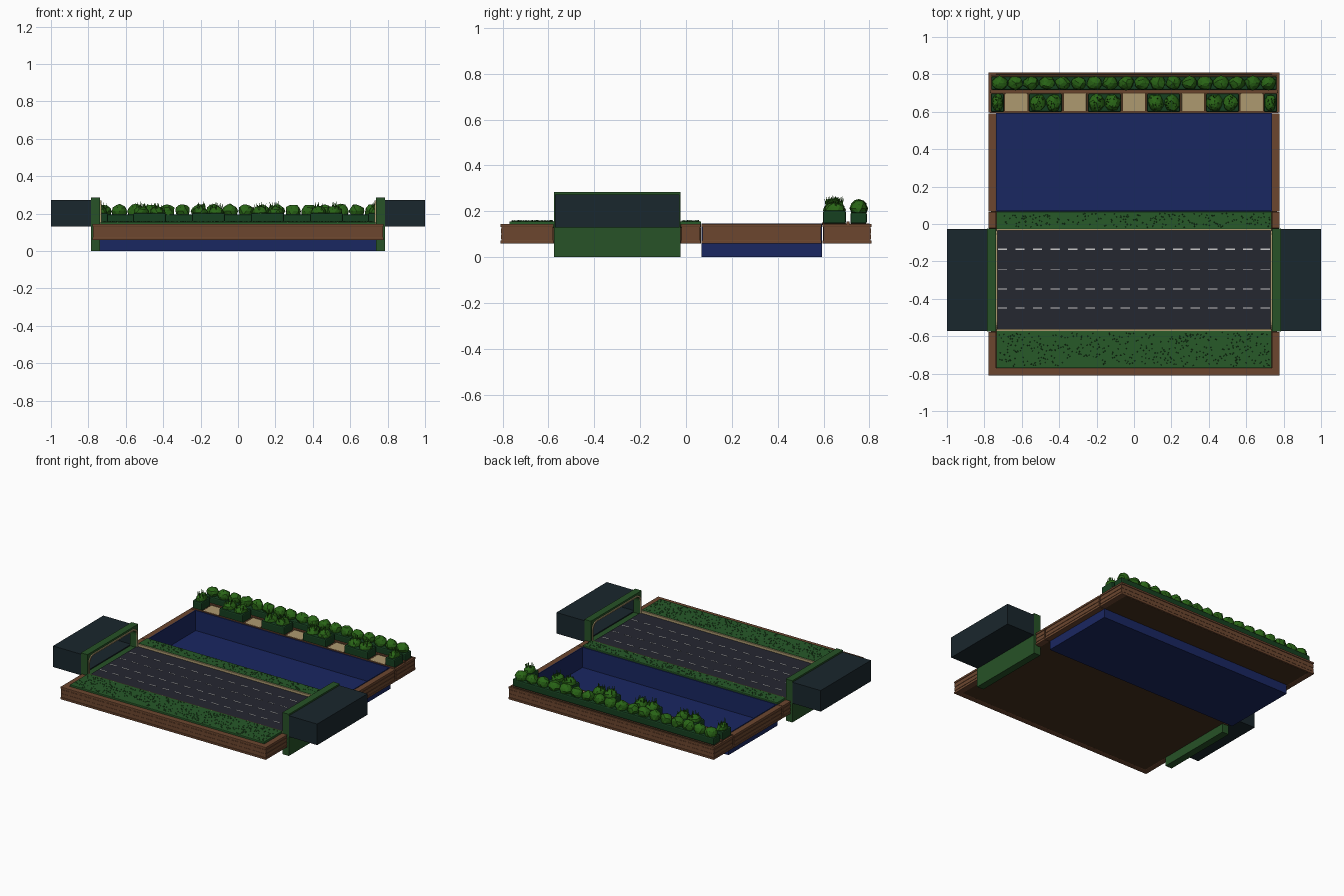
import bpy, bmesh, math, random
from mathutils import Matrix, Vector

if "Cube" in bpy.data.objects:
    bpy.data.objects.remove(bpy.data.objects["Cube"])
random.seed(4)

def material(name, r, g, b):
    m = bpy.data.materials.new(name)
    m.diffuse_color = (r, g, b, 1)
    m.use_nodes = True
    m.node_tree.nodes["Principled BSDF"].inputs["Base Color"].default_value = m.diffuse_color
    return m

WOOD = material("wood", .15, .062, .028)
DARK_WOOD = material("dark_wood", .06, .028, .012)
TAN = material("tan_stone", .42, .32, .16)
GRASS = material("grass", .02, .10, .022)
WALL = material("green_wall", .02, .085, .02)
HEDGE = material("leaf", .022, .13, .008)
BOX = material("planter_green", .008, .05, .014)
ROAD = material("asphalt", .018, .02, .03)
WHITE = material("line_white", .8, .8, .8)
WATER = material("pool_blue", .01, .02, .12)
TUNNEL = material("tunnel_dark", .01, .02, .026)

def finish(name, bm, mat, bevel=0):
    bmesh.ops.recalc_face_normals(bm, faces=bm.faces)
    me = bpy.data.meshes.new(name)
    bm.to_mesh(me)
    bm.free()
    me.materials.append(mat)
    ob = bpy.data.objects.new(name, me)
    bpy.context.collection.objects.link(ob)
    if bevel:
        mod = ob.modifiers.new("bevel", 'BEVEL')
        mod.width, mod.segments = bevel, 2
    return ob

def boxes(name, mat, items, bevel=0):
    """Boxes given as x0, x1, y0, y1, z0, z1, joined in one object."""
    bm = bmesh.new()
    for x0, x1, y0, y1, z0, z1 in items:
        c = Vector(((x0 + x1) / 2, (y0 + y1) / 2, (z0 + z1) / 2))
        s = Matrix.Diagonal((abs(x1 - x0), abs(y1 - y0), abs(z1 - z0), 1))
        bmesh.ops.create_cube(bm, size=1, matrix=Matrix.Translation(c) @ s)
    return finish(name, bm, mat, bevel)

def both(items):
    """Mirror a list of boxes across x = 0."""
    return [(s * b[0], s * b[1], *b[2:]) for b in items for s in (1, -1)]

def arch(y0, y1, z0, z1, r):
    """Opening outline with rounded upper corners, from foot to foot."""
    pts = [(y0, z0)]
    for cy, a0 in ((y0 + r, 180), (y1 - r, 90)):
        for i in range(7):
            a = math.radians(a0 - i * 15)
            pts.append((cy + r * math.cos(a), z1 - r + r * math.sin(a)))
    return pts + [(y1, z0)]

def arch_band(name, mat, outer, inner, x0, x1):
    """Strip between two matching outlines, extruded along x."""
    bm = bmesh.new()
    rows = [[bm.verts.new((x, y, z)) for y, z in o]
            for x, o in ((x0, outer), (x0, inner), (x1, inner), (x1, outer))]
    for k in range(4):
        a, b = rows[k], rows[(k + 1) % 4]
        for i in range(len(a) - 1):
            bm.faces.new((a[i], a[i + 1], b[i + 1], b[i]))
    for e in (0, -1):
        bm.faces.new([r[e] for r in rows])
    return finish(name, bm, mat)

# Base slabs under the road side and under the planting side
boxes("base_slab", DARK_WOOD, [(-.765, .765, -.80, .066, .06, .13),
                               (-.765, .765, .597, .80, .06, .147)])

# Wooden frame: recessed boards with a rim along the top and bottom
sides = [(-.81, -.577), (-.023, .065), (.067, .592), (.595, .81)]
ends = [(-.81, -.77), (.80, .81)]
boards, rims = [], []
for y0, y1 in sides:
    boards += both([(.74, .774, y0 + .004, y1 - .004, .066, .141)])
    rims += both([(.738, .778, y0, y1, z, z + .014) for z in (.059, .131)])
for y0, y1 in ends:
    boards.append((-.77, .77, y0 + .004, y1 - .004, .066, .141))
    rims += [(-.778, .778, y0, y1, z, z + .014) for z in (.059, .131)]
boards += both([(.772, .7765, y0 + .004, y1 - .004, .078 + .026 * i, .099 + .026 * i)
                for y0, y1 in sides for i in range(2)])
boards += [(-.774, .774, y - .001, y + .001, .078 + .026 * i, .099 + .026 * i)
           for y in (-.8065, .8065) for i in range(2)]
boxes("frame_boards", WOOD, boards)
boxes("frame_rims", WOOD, rims, .003)

# Open pool basin
T = .006
boxes("pool_basin", WATER, [(-.738, .738, .067, .594, .0, .008),
                            (-.738, .738, .067, .067 + T, .008, .146),
                            (-.738, .738, .594 - T, .594, .008, .146)]
      + both([(.738 - T, .738, .067 + T, .594 - T, .008, .146)]))

# Road with curbs and four rows of dashes
boxes("road", ROAD, [(-.74, .74, -.565, -.03, .12, .137)])
boxes("road_curbs", TAN, [(-.735, .735, -.571, -.562, .12, .153),
                          (-.735, .735, -.036, -.027, .12, .153)])
boxes("lane_dashes", WHITE,
      [(x, x + .05, y - w, y + w, .136, .1385)
       for y, w in ((-.135, .003), (-.242, .0015), (-.348, .003), (-.45, .003))
       for x in [-.728 + .0937 * i for i in range(16)]])

# Lawns with short tufts
lawns = [(-.735, .735, -.77, -.571, .13, .156), (-.735, .735, -.027, .066, .13, .156)]
boxes("lawns", GRASS, lawns, .003)
bm = bmesh.new()
for x0, x1, y0, y1, _, z in lawns:
    for i in range(int((x1 - x0) * (y1 - y0) * 1500)):
        p = Vector((random.uniform(x0 + .01, x1 - .01), random.uniform(y0 + .01, y1 - .01), z + .002))
        bmesh.ops.create_cone(bm, segments=3, radius1=.005, radius2=0, depth=.006,
                              matrix=Matrix.Translation(p) @ Matrix.Rotation(random.random() * 6, 4, 'Z'))
finish("grass_tufts", bm, GRASS)

# Tunnel portals, arch trims and tunnel boxes at both road ends
opening = arch(-.556, -.044, .13, .262, .045)
square = [(max(-.575, min(-.025, -.3 + (y + .3) * 1.2)), z) for y, z in opening]
square = [(-.575, .13)] + [(-.575, .285)] * 4 + \
         [(-.575 + .55 * i / 6, .285) for i in range(1, 6)] + [(-.025, .285)] * 5 + [(-.025, .13)]
for side, s in (("left", -1), ("right", 1)):
    arch_band(side + "_portal", WALL, square, opening, s * .738, s * .787)
    arch_band(side + "_portal_trim", TAN, arch(-.565, -.035, .13, .271, .05),
              opening, s * .731, s * .739)
    boxes(side + "_portal_foot", WALL, [(s * .738, s * .787, -.575, -.025, 0, .131)])
    t = .008
    boxes(side + "_tunnel", TUNNEL, [
        (s * .785, s, -.572, -.028, .13, .13 + t),
        (s * .785, s, -.572, -.028, .274 - t, .274),
        (s * .785, s, -.572, -.572 + t, .13 + t, .274 - t),
        (s * .785, s, -.028 - t, -.028, .13 + t, .274 - t),
        (s * (1 - t), s, -.572 + t, -.028 - t, .13 + t, .274 - t)])

# Planting strip: wooden dividers and paving tiles
boxes("planting_dividers", WOOD, [(-.77, .77, .70, .714, .14, .156),
                                  (-.77, .77, .594, .601, .14, .152)], .002)
boxes("paving_tiles", TAN, [(x - .06, x + .06, .603, .697, .14, .151)
                            for x in (-.63, -.315, 0, .315, .63)], .002)

# Planter boxes: four pairs, two narrow ends, one long back row
pairs = (-.473, -.158, .158, .473)
boxes("planter_boxes", BOX, [(x - .088, x + .088, .598, .698, .146, .203) for x in pairs]
      + both([(.695, .765, .598, .698, .146, .203)])
      + [(-.763, .763, .717, .789, .146, .195)], .008)

# Rough faceted bushes, with pointed blades on the front row
def bush(bm, c, r):
    v = bmesh.ops.create_icosphere(bm, subdivisions=2, radius=1)["verts"]
    for p in v:
        d = p.co * random.uniform(.84, 1.06)
        p.co = Vector(c) + Vector((d.x * r[0], d.y * r[1], d.z * r[2]))

def blades(bm, c, r, n):
    for _ in range(n):
        a, k = random.random() * 6.28, random.random() ** .5 * .85
        h = random.uniform(.02, .042)
        z = c[2] + r[2] * math.sqrt(1 - k * k) * .9
        p = Vector((c[0] + r[0] * k * math.cos(a), c[1] + r[1] * k * math.sin(a), z + h / 2 - .006))
        tilt = Matrix.Rotation(.25 * k * math.cos(a), 4, 'Y') @ Matrix.Rotation(-.25 * k * math.sin(a), 4, 'X')
        bmesh.ops.create_cone(bm, segments=3, radius1=.0045, radius2=0, depth=h,
                              matrix=Matrix.Translation(p) @ tilt)

spots = [(x + d, .044) for x in pairs for d in (-.043, .043)] + [(-.73, .032), (.73, .032)]
bm, bl = bmesh.new(), bmesh.new()
for x, rx in spots:
    bush(bm, (x, .648, .205), (rx, .049, .037))
    blades(bl, (x, .648, .205), (rx, .049, .037), 14)
finish("front_bushes", bm, HEDGE)
finish("front_bush_blades", bl, HEDGE)
bm = bmesh.new()
for i in range(18):
    bush(bm, (-.718 + .0845 * i, .754, .213), (.044, .039, .039))
finish("back_hedge", bm, HEDGE)
